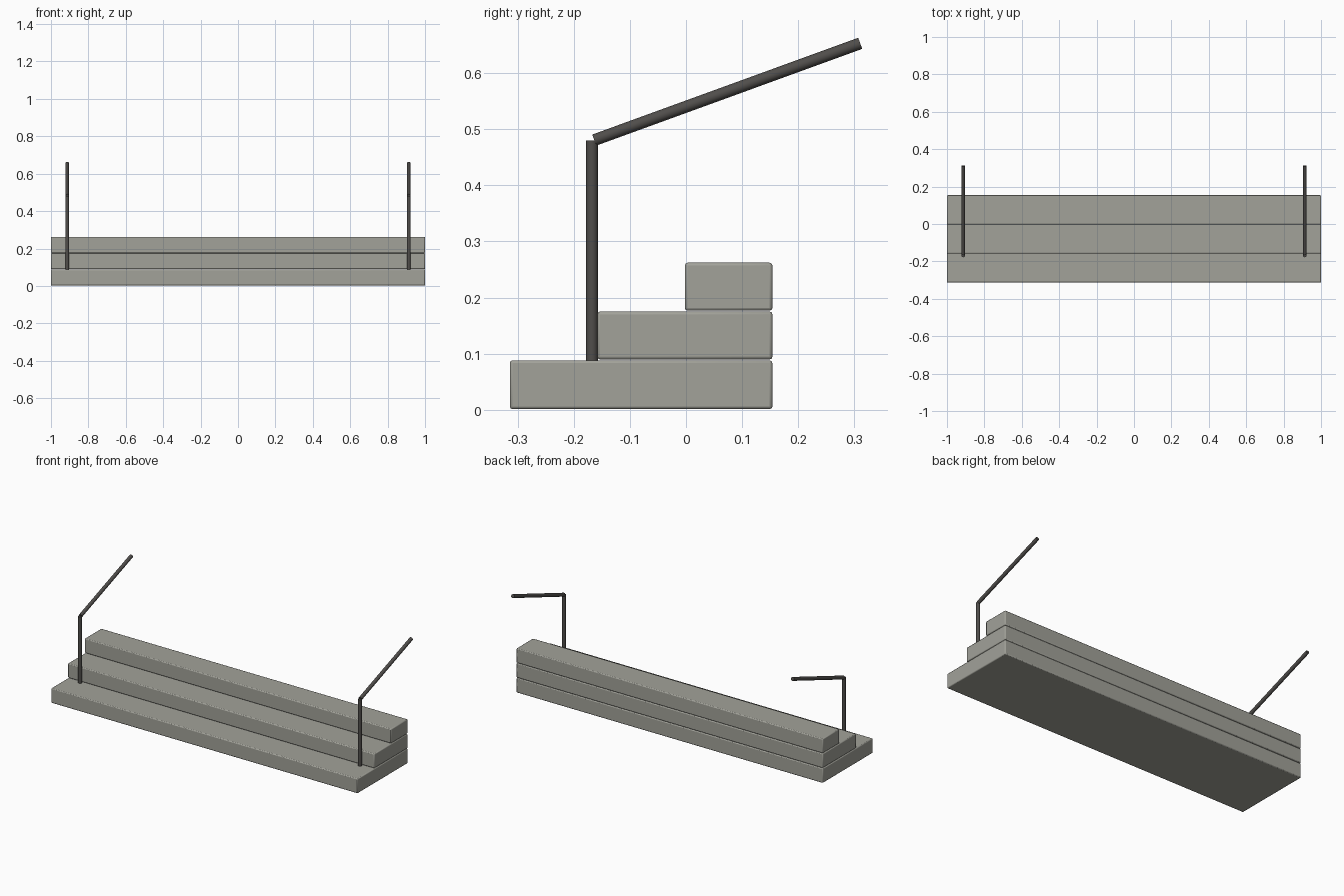
import bpy
from mathutils import Vector

if "Cube" in bpy.data.objects:
    bpy.data.objects.remove(bpy.data.objects["Cube"])


def material(name, rgb):
    m = bpy.data.materials.new(name)
    m.diffuse_color = (*rgb, 1)
    m.use_nodes = True
    m.node_tree.nodes["Principled BSDF"].inputs["Base Color"].default_value = m.diffuse_color
    return m


STONE = material("stone", (0.36, 0.36, 0.32))
METAL = material("dark_metal", (0.08, 0.075, 0.07))


def slab(name, y0, y1, z0, z1):
    bpy.ops.mesh.primitive_cube_add(size=1, location=(0, (y0 + y1) / 2, (z0 + z1) / 2))
    ob = bpy.context.object
    ob.name = name
    ob.scale = (2, y1 - y0, z1 - z0)
    bpy.ops.object.transform_apply(location=False, rotation=False, scale=True)
    ob.data.materials.append(STONE)
    bev = ob.modifiers.new("soft_edges", "BEVEL")
    bev.width = 0.005
    bev.segments = 2
    bpy.ops.object.shade_smooth_by_angle()


def rod(name, a, b, radius=0.0105):
    a, b = Vector(a), Vector(b)
    bpy.ops.mesh.primitive_cylinder_add(vertices=24, radius=radius, depth=(b - a).length,
                                        location=(a + b) / 2)
    ob = bpy.context.object
    ob.name = name
    ob.rotation_euler = (b - a).to_track_quat("Z", "Y").to_euler()
    ob.data.materials.append(METAL)
    bpy.ops.object.shade_smooth_by_angle()


# Three stacked steps, flush at the back
slab("bottom_step", -0.314, 0.154, 0.001, 0.088)
slab("middle_step", -0.158, 0.154, 0.0895, 0.175)
slab("top_step", -0.002, 0.154, 0.1765, 0.262)

# A post and a sloping handrail at each end
for side, x in (("left", -0.913), ("right", 0.913)):
    rod(side + "_post", (x, -0.1675, 0.088), (x, -0.1675, 0.48))
    rod(side + "_handrail", (x, -0.1635, 0.4805), (x, 0.3105, 0.653))
